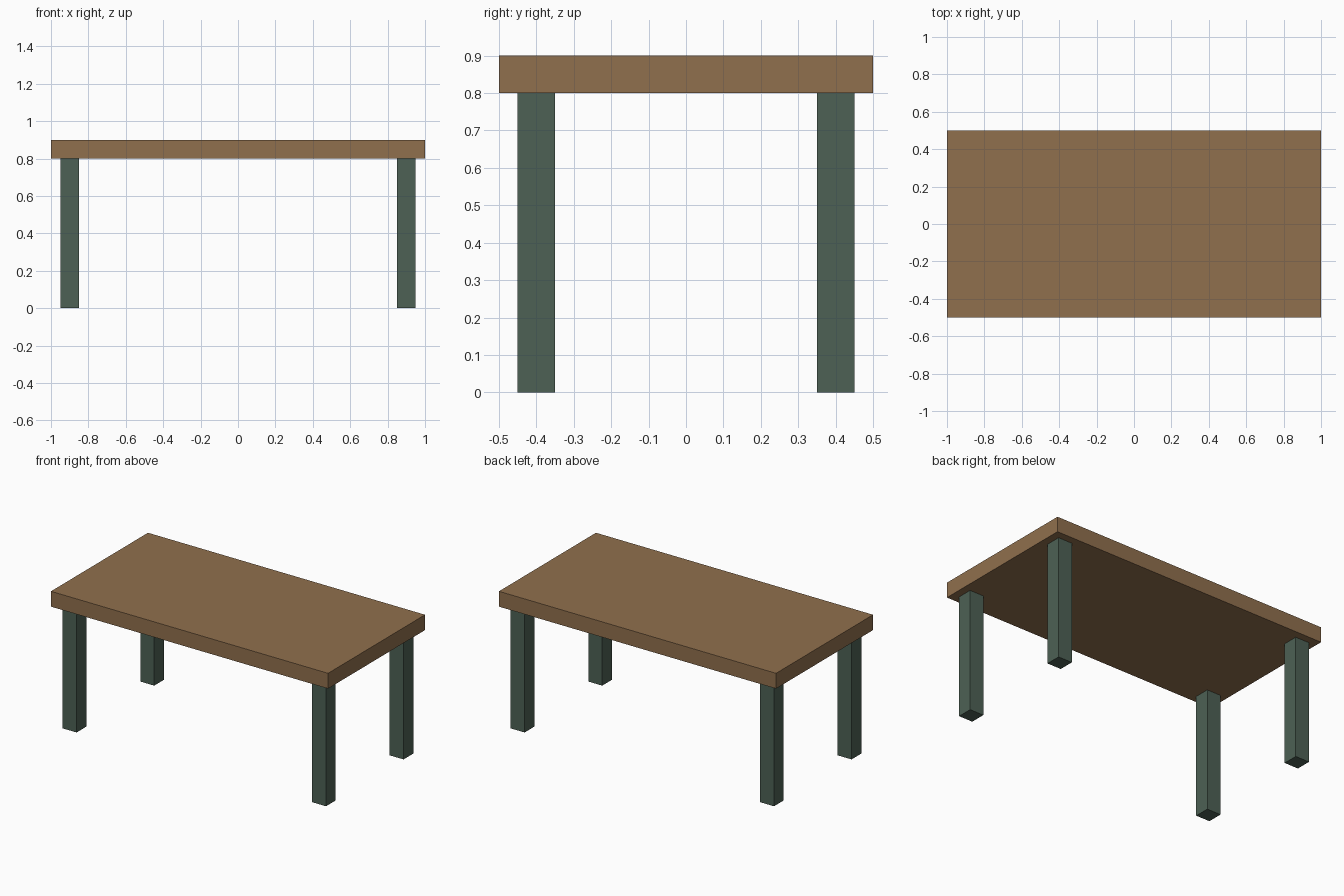
import bpy

if "Cube" in bpy.data.objects:
    bpy.data.objects.remove(bpy.data.objects["Cube"])


def make_material(name, color):
    mat = bpy.data.materials.new(name)
    mat.diffuse_color = color
    mat.use_nodes = True
    mat.node_tree.nodes["Principled BSDF"].inputs["Base Color"].default_value = mat.diffuse_color
    return mat


def box(name, center, size, mat):
    bpy.ops.mesh.primitive_cube_add(size=1, location=center)
    obj = bpy.context.object
    obj.name = name
    obj.scale = size
    bpy.ops.object.transform_apply(location=False, rotation=False, scale=True)
    obj.data.materials.append(mat)
    return obj


wood = make_material("brown_wood", (0.28, 0.16, 0.075, 1))
green = make_material("dark_green", (0.075, 0.12, 0.09, 1))

# Table top
box("table_top", (0, 0, 0.85), (2, 1, 0.1), wood)

# Four square legs, inset from the corners
for side, x in (("left", -0.9), ("right", 0.9)):
    for end, y in (("front", -0.4), ("back", 0.4)):
        box(f"{end}_{side}_leg", (x, y, 0.4), (0.1, 0.1, 0.8), green)
